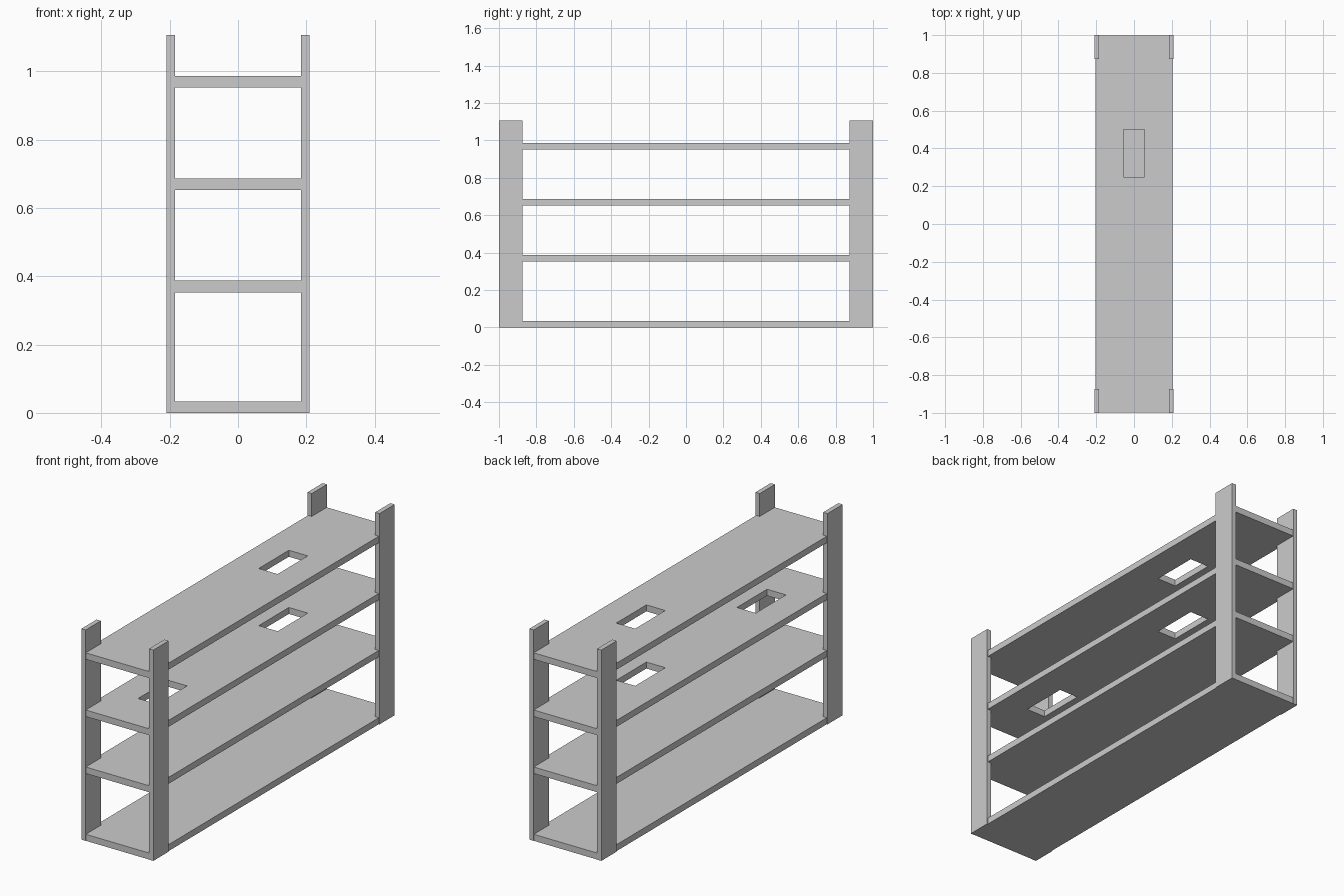
import bpy, bmesh

if "Cube" in bpy.data.objects:
    bpy.data.objects.remove(bpy.data.objects["Cube"])

HALF_X, HEIGHT = 0.209, 1.106
POST_T, POST_W = 0.025, 0.126
SHELF_X, SHELF_Y, SHELF_T = 0.205, 0.999, 0.034
HOLE_X, HOLE_LEN = 0.055, 0.25


def finish(name, bm):
    bmesh.ops.recalc_face_normals(bm, faces=bm.faces)
    mesh = bpy.data.meshes.new(name)
    bm.to_mesh(mesh)
    bm.free()
    obj = bpy.data.objects.new(name, mesh)
    bpy.context.collection.objects.link(obj)
    return obj


def box(name, lo, hi):
    bm = bmesh.new()
    bmesh.ops.create_cube(bm, size=1)
    for v in bm.verts:
        v.co = [(a + b) / 2 + c * (b - a) for a, b, c in zip(lo, hi, v.co)]
    return finish(name, bm)


def shelf(name, z, holes=()):
    """Plank laid out as a plan grid, leaving out the hand-hole cells."""
    xs = [-SHELF_X, -HOLE_X, HOLE_X, SHELF_X] if holes else [-SHELF_X, SHELF_X]
    ys = sorted([-SHELF_Y, SHELF_Y] + [y for h in holes for y in (h, h + HOLE_LEN)])
    bm = bmesh.new()
    grid = [[bm.verts.new((x, y, z)) for y in ys] for x in xs]
    for i in range(len(xs) - 1):
        for j in range(len(ys) - 1):
            if i == 1 and ys[j] in holes:
                continue
            bm.faces.new((grid[i][j], grid[i + 1][j], grid[i + 1][j + 1], grid[i][j + 1]))
    ext = bmesh.ops.extrude_face_region(bm, geom=bm.faces[:], use_keep_orig=True)
    top = [g for g in ext["geom"] if isinstance(g, bmesh.types.BMVert)]
    bmesh.ops.translate(bm, verts=top, vec=(0, 0, SHELF_T))
    return finish(name, bm)


# Four corner posts
for sx, side in ((-1, "left"), (1, "right")):
    for sy, end in ((-1, "front"), (1, "back")):
        xa, xb = sorted((sx * HALF_X, sx * (HALF_X - POST_T)))
        ya, yb = sorted((sy * 1.0, sy * (1.0 - POST_W)))
        box(f"{end}_{side}_post", (xa, ya, 0), (xb, yb, HEIGHT))

# Solid lower shelves, then the two with openings
shelf("bottom_shelf", 0.0)
shelf("lower_shelf", 0.353)
shelf("middle_shelf", 0.652, holes=(-0.75, 0.25))
shelf("top_shelf", 0.952, holes=(0.25,))
